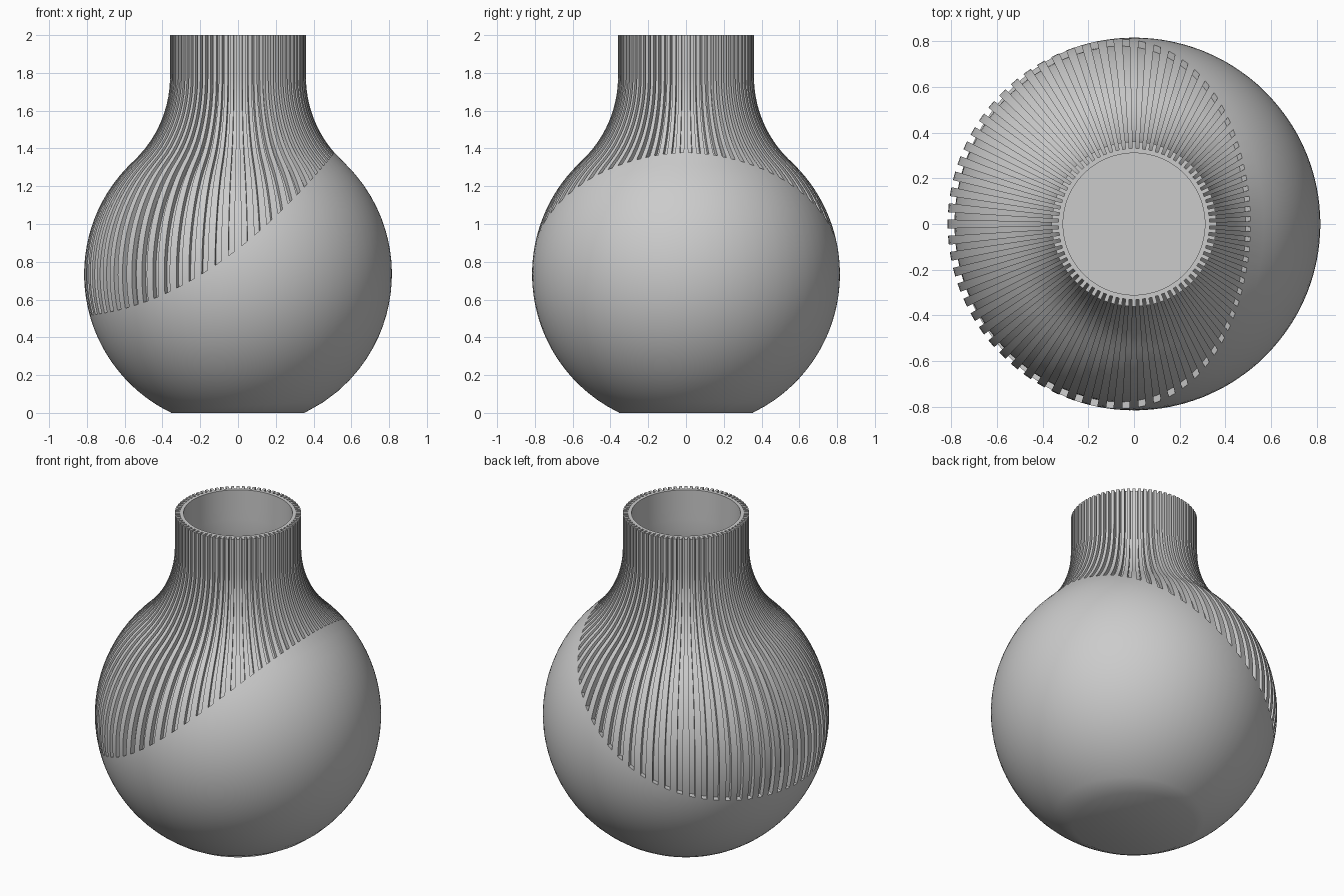
import bpy, bmesh, math

cube = bpy.data.objects.get("Cube")
if cube:
    bpy.data.objects.remove(cube)

BALL, CENTRE, NECK, TOP = 0.815, 0.735, 0.36, 2.0
BEND_Z = 1.78                      # where the straight neck begins
GROOVE, WALL = 0.03, 0.05          # groove depth and wall thickness
RIBS, RIB_SHARE = 72, 0.55
LOW, HIGH = 24, 32                 # samples below and above the groove ends

# Shoulder arc tangent to both the ball and the neck
rise = BEND_Z - CENTRE
bend = (NECK**2 + rise**2 - BALL**2) / (2 * (BALL - NECK))
join_z = CENTRE + rise * BALL / (BALL + bend)


def outline(z, inset=0.0):
    """Radius and height on the outer profile, moved inward along its normal."""
    if z < join_z:
        r = math.sqrt(BALL**2 - (z - CENTRE)**2)
        nr, nz = r / BALL, (z - CENTRE) / BALL
    elif z < BEND_Z:
        drop = BEND_Z - z
        side = math.sqrt(bend**2 - drop**2)
        r = NECK + bend - side
        nr, nz = side / bend, drop / bend
    else:
        r, nr, nz = NECK, 1.0, 0.0
    return r - nr * inset, z - nz * inset


def groove_end(angle):
    """Height where the slanting lower limit crosses the profile."""
    lo, hi = 0.2, 1.7
    for _ in range(40):
        mid = (lo + hi) / 2
        x = outline(mid)[0] * math.cos(angle)
        if mid < 0.87 + 0.78 * x + 0.42 * x * x:
            lo = mid
        else:
            hi = mid
    return lo


def column(bm, angle, start, stop, count, inset=0.0):
    verts = []
    for i in range(count + 1):
        r, z = outline(start + (stop - start) * i / count, inset)
        verts.append(bm.verts.new((r * math.cos(angle), r * math.sin(angle), z)))
    return verts


def strip(bm, a, b):
    for i in range(len(a) - 1):
        bm.faces.new((a[i], b[i], b[i + 1], a[i + 1]))


bm = bmesh.new()
pitch = math.tau / RIBS
columns = []
for k in range(RIBS):
    for edge in (-1, 1):
        angle = k * pitch + edge * pitch * RIB_SHARE / 2
        end = groove_end(angle)
        lower = column(bm, angle, 0.0, end, LOW)
        crest = [lower[-1]] + column(bm, angle, end, TOP, HIGH)[1:]
        floor = column(bm, angle, end, TOP, HIGH, GROOVE)
        inner = column(bm, angle, 0.005, TOP, HIGH, WALL)
        columns.append((lower, crest, floor, inner))

for i, (lower, crest, floor, inner) in enumerate(columns):
    lower2, crest2, floor2, inner2 = columns[(i + 1) % len(columns)]
    strip(bm, lower, lower2)                       # plain ball
    strip(bm, inner2, inner)                       # hollow inside
    strip(bm, crest, floor)                        # rib flank
    bm.faces.new((floor[-1], floor2[-1], inner2[-1], inner[-1]))   # rim
    if i % 2 == 0:                                 # rib crest and its top
        strip(bm, crest, crest2)
        bm.faces.new((crest[-1], crest2[-1], floor2[-1], floor[-1]))
    else:                                          # groove bed and its end step
        strip(bm, floor, floor2)
        bm.faces.new((crest[0], crest2[0], floor2[0], floor[0]))

# Foot and inside floor
bm.faces.new([c[0][0] for c in columns])
bm.faces.new([c[3][0] for c in columns])
loose = [v for v in bm.verts if not v.link_faces]
bmesh.ops.delete(bm, geom=loose, context='VERTS')
bmesh.ops.recalc_face_normals(bm, faces=bm.faces)

mesh = bpy.data.meshes.new("ribbed_vase")
bm.to_mesh(mesh)
bm.free()
vase = bpy.data.objects.new("ribbed_vase", mesh)
bpy.context.collection.objects.link(vase)

# Plain grey glaze
grey = bpy.data.materials.new("grey_glaze")
grey.use_nodes = True
colour = (0.6, 0.6, 0.6, 1.0)
grey.diffuse_color = colour
grey.node_tree.nodes["Principled BSDF"].inputs["Base Color"].default_value = colour
mesh.materials.append(grey)

bpy.ops.object.select_all(action='DESELECT')
vase.select_set(True)
bpy.context.view_layer.objects.active = vase
bpy.ops.object.shade_smooth_by_angle(angle=math.radians(30))
